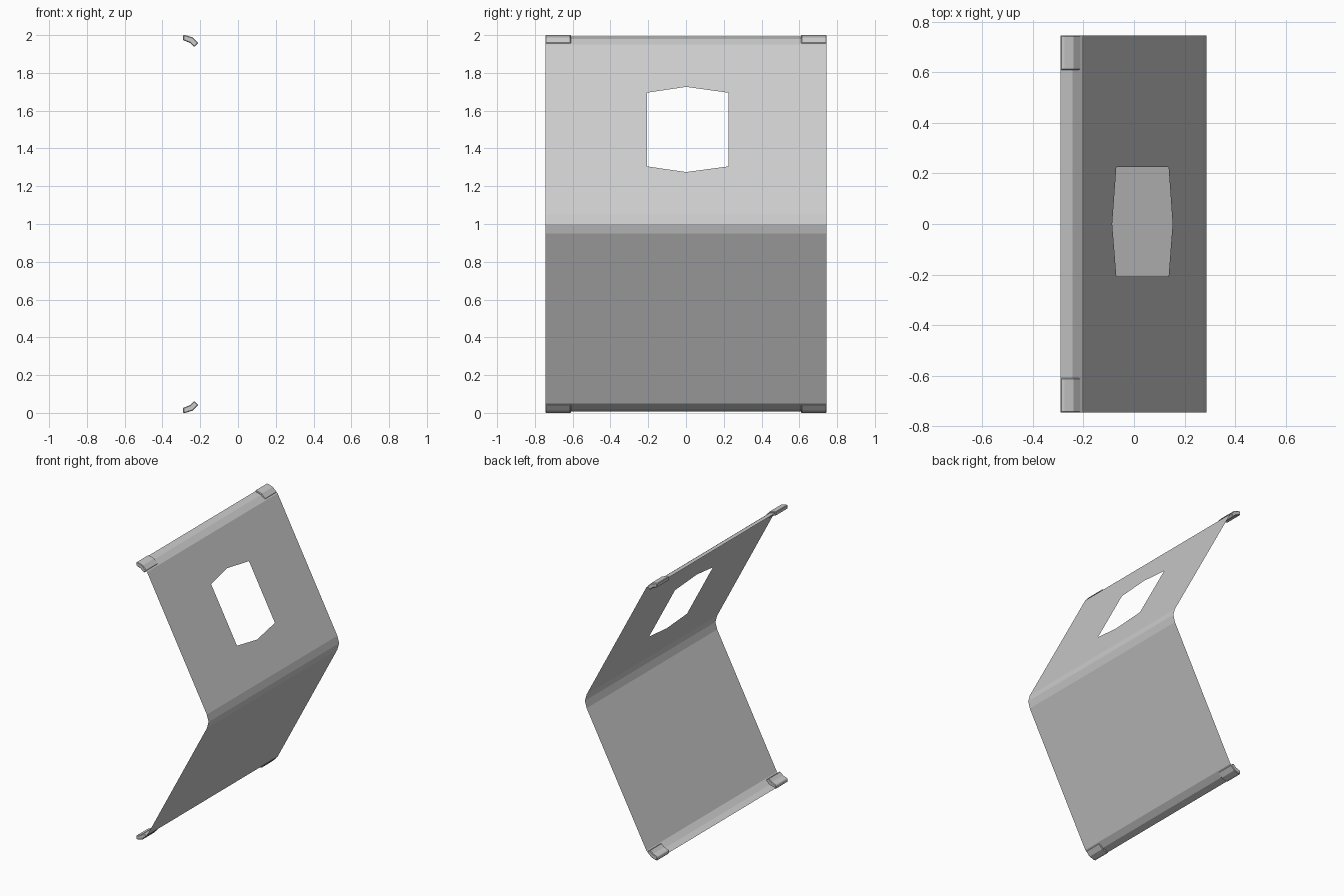
import bpy, bmesh

if "Cube" in bpy.data.objects:
    bpy.data.objects.remove(bpy.data.objects["Cube"])

W = 0.744  # half width in y


def finish(bm, name):
    bmesh.ops.remove_doubles(bm, verts=bm.verts, dist=1e-5)
    bmesh.ops.recalc_face_normals(bm, faces=bm.faces)
    me = bpy.data.meshes.new(name)
    bm.to_mesh(me)
    bm.free()
    ob = bpy.data.objects.new(name, me)
    bpy.context.collection.objects.link(ob)
    return ob


def face(bm, pts):
    return bm.faces.new([bm.verts.new(p) for p in pts])


# Folded thin sheet: half profile (x, z), mirrored about z = 1
half = [(-0.29, 1.993), (-0.243, 1.98), (-0.205, 1.95), (0.272, 1.05), (0.286, 1.0)]
profile = half + [(x, 2 - z) for x, z in reversed(half[:-1])]
top, low = half[2], half[3]


def on_panel(y, z):
    t = (z - top[1]) / (low[1] - top[1])
    return (top[0] + t * (low[0] - top[0]), y, z)


bm = bmesh.new()
for i, (a, b) in enumerate(zip(profile, profile[1:])):
    if i != 2:
        face(bm, [(a[0], -W, a[1]), (a[0], W, a[1]), (b[0], W, b[1]), (b[0], -W, b[1])])
# Upper panel with six-sided window, made as two halves
for edge, hole in ((-W, -0.207), (W, 0.225)):
    outline = [(0, top[1]), (edge, top[1]), (edge, low[1]), (0, low[1]),
               (0, 1.275), (hole, 1.305), (hole, 1.695), (0, 1.726)]
    face(bm, [on_panel(y, z) for y, z in outline])
finish(bm, "folded_sheet")

# Curved end clips gripping the four corners of the lips
clip = [(-0.291, 2.0), (-0.275, 1.999), (-0.24, 1.988), (-0.21, 1.957),
        (-0.232, 1.938), (-0.256, 1.96), (-0.291, 1.973)]
for level, flip in (("top", False), ("bottom", True)):
    for side, s in (("front", -1), ("back", 1)):
        bm = bmesh.new()
        f = face(bm, [(x, s * 0.609, 2 - z if flip else z) for x, z in clip])
        ext = bmesh.ops.extrude_face_region(bm, geom=[f])
        new = [v for v in ext["geom"] if isinstance(v, bmesh.types.BMVert)]
        bmesh.ops.translate(bm, verts=new, vec=(0, s * (W + 0.001 - 0.609), 0))
        if f.is_valid and all(len(e.link_faces) == 1 for e in f.edges):
            face(bm, [v.co.copy() for v in f.verts])
        ob = finish(bm, f"{level}_{side}_clip")
        bev = ob.modifiers.new("bevel", "BEVEL")
        bev.width = 0.004
        bev.segments = 1
        bev.limit_method = 'ANGLE'
        bev.angle_limit = 0.9
